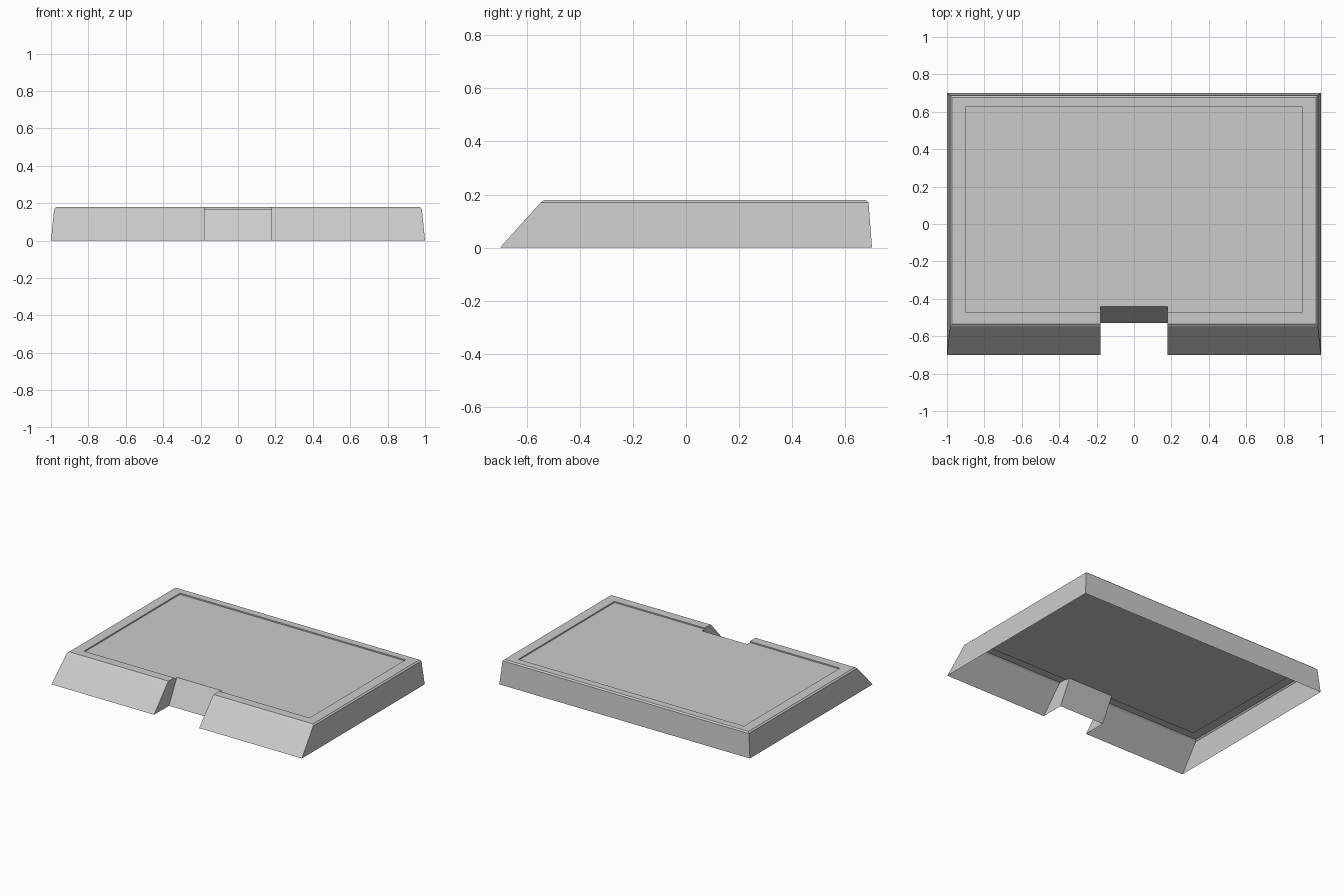
import bpy, bmesh

if "Cube" in bpy.data.objects:
    bpy.data.objects.remove(bpy.data.objects["Cube"])


def make_object(name, bm):
    bmesh.ops.recalc_face_normals(bm, faces=bm.faces)
    mesh = bpy.data.meshes.new(name)
    bm.to_mesh(mesh)
    bm.free()
    obj = bpy.data.objects.new(name, mesh)
    bpy.context.collection.objects.link(obj)
    return obj


def loft(name, rings):
    """Join equal-length rings of points into a closed solid."""
    bm = bmesh.new()
    loops = [[bm.verts.new(p) for p in ring] for ring in rings]
    for a, b in zip(loops, loops[1:]):
        for i in range(len(a)):
            j = (i + 1) % len(a)
            bm.faces.new((a[i], a[j], b[j], b[i]))
    bm.faces.new(loops[0])
    bm.faces.new(loops[-1])
    return make_object(name, bm)


def rect(half_x, front, back, z):
    return [(-half_x, front, z), (half_x, front, z),
            (half_x, back, z), (-half_x, back, z)]


# Tray body: sloped walls, small top chamfer, rim and shallow recess
tray = loft("tray_shell", [
    rect(1.0, -0.70, 0.70, 0.0),
    rect(0.983, -0.547, 0.687, 0.17),
    rect(0.973, -0.535, 0.677, 0.179),
    rect(0.90, -0.47, 0.625, 0.179),
    rect(0.90, -0.47, 0.625, 0.17),
])

# Notch cutter: prism with a sloped back wall
profile = [(-1.0, -0.1), (-0.583, -0.1), (-0.371, 0.3), (-1.0, 0.3)]
cutter = loft("notch_cutter", [[(x, y, z) for y, z in profile]
                               for x in (-0.18, 0.18)])
cutter.hide_render = True

# Cut the front notch and bake the result
mod = tray.modifiers.new("notch", 'BOOLEAN')
mod.operation = 'DIFFERENCE'
mod.solver = 'EXACT'
mod.object = cutter
depsgraph = bpy.context.evaluated_depsgraph_get()
baked = bpy.data.meshes.new_from_object(tray.evaluated_get(depsgraph))
tray.modifiers.clear()
tray.data = baked
bpy.data.objects.remove(cutter)

# Open the underside, leaving a thin shell
bm = bmesh.new()
bm.from_mesh(tray.data)
underside = [f for f in bm.faces if all(v.co.z < 0.001 for v in f.verts)]
bmesh.ops.delete(bm, geom=underside, context='FACES')
bm.to_mesh(tray.data)
bm.free()
